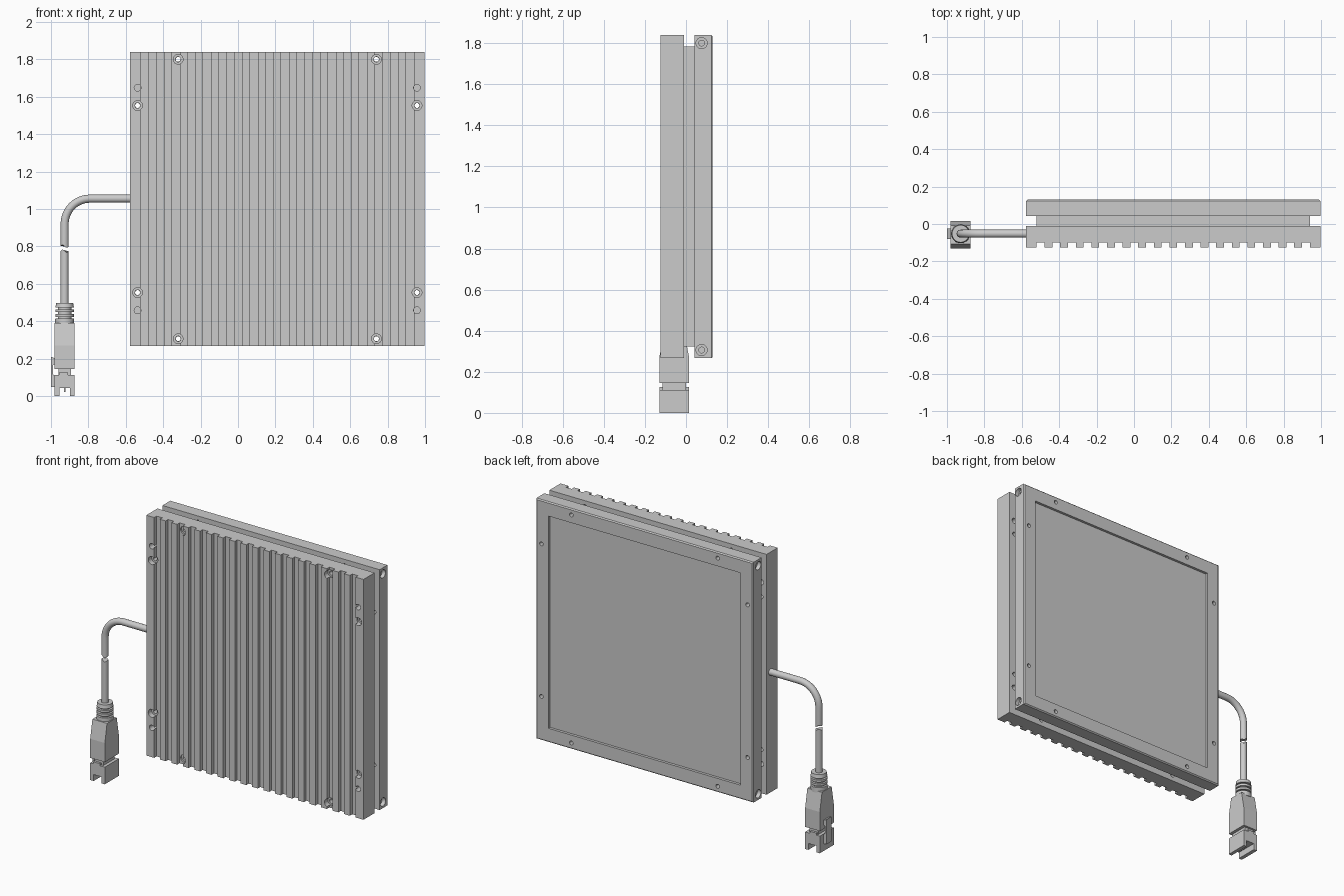
import bpy, bmesh, math
from mathutils import Vector, Matrix

if "Cube" in bpy.data.objects:
    bpy.data.objects.remove(bpy.data.objects["Cube"])

CX, CZ, H = 0.21, 1.053, 0.787          # centre and half size of the square housing


def finish(name, bm, smooth=False):
    bmesh.ops.recalc_face_normals(bm, faces=bm.faces)
    me = bpy.data.meshes.new(name)
    bm.to_mesh(me)
    bm.free()
    ob = bpy.data.objects.new(name, me)
    bpy.context.collection.objects.link(ob)
    bpy.ops.object.select_all(action='DESELECT')
    ob.select_set(True)
    bpy.context.view_layer.objects.active = ob
    if smooth:
        bpy.ops.object.shade_smooth_by_angle(angle=math.radians(35))
    return ob


def add_box(bm, x0, x1, y0, y1, z0, z1):
    m = Matrix.LocRotScale(Vector((x0 + x1, y0 + y1, z0 + z1)) / 2, None,
                           Vector((x1 - x0, y1 - y0, z1 - z0)))
    return bmesh.ops.create_cube(bm, size=1, matrix=m)['verts']


def box(name, *dims):
    bm = bmesh.new()
    add_box(bm, *dims)
    return finish(name, bm)


def add_rings(bm, rings):
    vs = [[bm.verts.new(p) for p in r] for r in rings]
    n = len(vs[0])
    for a, b in zip(vs, vs[1:]):
        for i in range(n):
            bm.faces.new((a[i], a[(i + 1) % n], b[(i + 1) % n], b[i]))
    bm.faces.new(vs[0])
    bm.faces.new(vs[-1])


def add_lathe(bm, profile, origin, axis, n=24):
    """Revolve (radius, height) pairs about an axis through origin."""
    q = Vector(axis).to_track_quat('Z', 'Y')
    o = Vector(origin)
    add_rings(bm, [[o + q @ Vector((r * math.cos(t), r * math.sin(t), h))
                    for t in (2 * math.pi * i / n for i in range(n))] for r, h in profile])


def add_extrusion(bm, pts, offset):
    off = Vector(offset)
    add_rings(bm, [[Vector(p) for p in pts], [Vector(p) + off for p in pts]])


def cut(ob, cutter):
    cutter.hide_render = True
    mod = ob.modifiers.new("cut", 'BOOLEAN')
    mod.object, mod.operation, mod.solver = cutter, 'DIFFERENCE', 'EXACT'
    bpy.context.view_layer.objects.active = ob
    bpy.ops.object.modifier_apply(modifier=mod.name)
    bpy.data.objects.remove(cutter)


# Screw positions around the border, relative to the housing centre
E = 0.747
border = [(sx * a, sz * b) for a, b in ((0.53, E), (E, 0.5)) for sx in (-1, 1) for sz in (-1, 1)]

# Finned heat sink: comb profile extruded upwards
pts = [(CX - H, -0.01), (CX - H, -0.125)]
w = 1.46 / 35
for i in range(18):
    x = CX - 0.73 + 2 * i * w
    pts += [(x, -0.125), (x, -0.1), (x + w, -0.1), (x + w, -0.125)]
pts += [(CX + H, -0.125), (CX + H, -0.01)]
bm = bmesh.new()
add_extrusion(bm, [(x, y, CZ - H) for x, y in pts], (0, 0, 2 * H))
heat_sink = finish("heat_sink", bm)
bm = bmesh.new()
for x, z in border:
    add_lathe(bm, [(0.026, -0.2), (0.026, -0.09), (0.014, -0.09), (0.014, 0.1)],
              (CX + x, 0, CZ + z), (0, 1, 0))
for sx in (-1, 1):
    for sz in (-1, 1):
        add_lathe(bm, [(0.018, -0.2), (0.018, 0.1)], (CX + sx * E, 0, CZ + sz * 0.595), (0, 1, 0))
cut(heat_sink, finish("heat_sink_drills", bm))

# Core between heat sink and frame, leaving a slot all round
box("core", CX - 0.732, CX + 0.732, -0.012, 0.05, CZ - 0.73, CZ + 0.73)

# Back frame with window, border holes and side counterbores
bm = bmesh.new()
add_box(bm, CX - H, CX + H, 0.042, 0.13, CZ - H, CZ + H)
outer = [e for e in bm.edges if all(v.co.y > 0.1 for v in e.verts)]
bmesh.ops.bevel(bm, geom=outer, offset=0.007, segments=1, affect='EDGES')
frame = finish("back_frame", bm)
bm = bmesh.new()
add_box(bm, CX - 0.695, CX + 0.695, 0.0, 0.2, CZ - 0.695, CZ + 0.695)
for x, z in border:
    add_lathe(bm, [(0.013, 0.0), (0.013, 0.2)], (CX + x, 0, CZ + z), (0, 1, 0))
for sx in (-1, 1):
    for sz in (-1, 1):
        add_lathe(bm, [(0.027, 0.1), (0.027, -0.025), (0.014, -0.025), (0.014, -0.06)],
                  (CX + sx * H, 0.076, CZ + sz * E), (sx, 0, 0))
cut(frame, finish("frame_drills", bm))

# Recessed panel in the window
box("window_panel", CX - 0.693, CX + 0.693, 0.045, 0.116, CZ - 0.693, CZ + 0.693)

# Cable: bent upper piece and straight lower piece, with wavy broken ends
PX, PY, R = -0.927, -0.052, 0.0215


def cable(name, path, wave_start, wave_end, n=20):
    rings = []
    for i, p in enumerate(path):
        p = Vector(p)
        d = Vector(path[min(i + 1, len(path) - 1)]) - Vector(path[max(i - 1, 0)])
        d.normalize()
        side = Vector((0, 1, 0))
        up = d.cross(side)
        wave = wave_start if i == 0 else wave_end if i == len(path) - 1 else 0
        ring = []
        for k in range(n):
            t = 2 * math.pi * k / n
            c = up * math.cos(t)
            ring.append(p + R * (c + side * math.sin(t)) +
                        d * wave * math.sin(math.pi * math.cos(t)))
        rings.append(ring)
    bm = bmesh.new()
    add_rings(bm, rings)
    return finish(name, bm, True)


B = 0.135
arc = [(PX + B - B * math.sin(a), PY, 1.055 - B + B * math.cos(a))
       for a in (math.pi / 2 * i / 12 for i in range(13))]
cable("upper_cable", [(CX - H + 0.02, PY, 1.055)] + arc + [(PX, PY, 0.80)], 0, 0.008)
cable("lower_cable", [(PX, PY, 0.775), (PX, PY, 0.40)], 0.008, 0)

# Ribbed strain relief
bm = bmesh.new()
prof = [(0.046, 0.497), (0.048, 0.48)]
for z in (0.465, 0.44, 0.415):
    prof += [(0.05, z + 0.008), (0.036, z + 0.008), (0.036, z - 0.002), (0.05, z - 0.002)]
prof += [(0.051, 0.38)]
add_lathe(bm, prof, (PX, PY, 0), (0, 0, 1), 32)
finish("strain_relief", bm, True)

# Connector body, flaring towards the plug in depth
YC = -0.0575
X0, X1 = -0.98, -0.874
bm = bmesh.new()
half = [(0.05, 0.39), (0.0725, 0.27), (0.0725, 0.145)]
outline = [(X0, YC - y, z) for y, z in half] + [(X0, YC + y, z) for y, z in reversed(half)]
add_extrusion(bm, outline, (X1 - X0, 0, 0))
finish("connector_body", bm)

# Neck and plug with end prongs
box("connector_neck", -0.96, -0.894, YC - 0.058, YC + 0.058, 0.10, 0.15)
bm = bmesh.new()
plug = [(X0, 0), (-0.955, 0), (-0.955, 0.042), (-0.897, 0.042), (-0.897, 0), (X1, 0),
        (X1, 0.112), (-0.91, 0.112), (-0.91, 0.125), (-0.957, 0.125), (-0.957, 0.112), (X0, 0.112)]
add_extrusion(bm, [(x, YC - 0.0725, z) for x, z in plug], (0, 0.145, 0))
finish("plug", bm)
box("plug_rib", -0.929, -0.923, YC - 0.03, YC + 0.03, 0.02, 0.05)

# Side latch
bm = bmesh.new()
latch = [(-1.0, 0.048), (X0 + 0.005, 0.048), (X0 + 0.005, 0.105), (-0.988, 0.115),
         (-0.988, 0.165), (X0 + 0.005, 0.175), (X0 + 0.005, 0.2), (-1.0, 0.21)]
add_extrusion(bm, [(x, PY - 0.027, z) for x, z in latch], (0, 0.054, 0))
finish("latch", bm)
